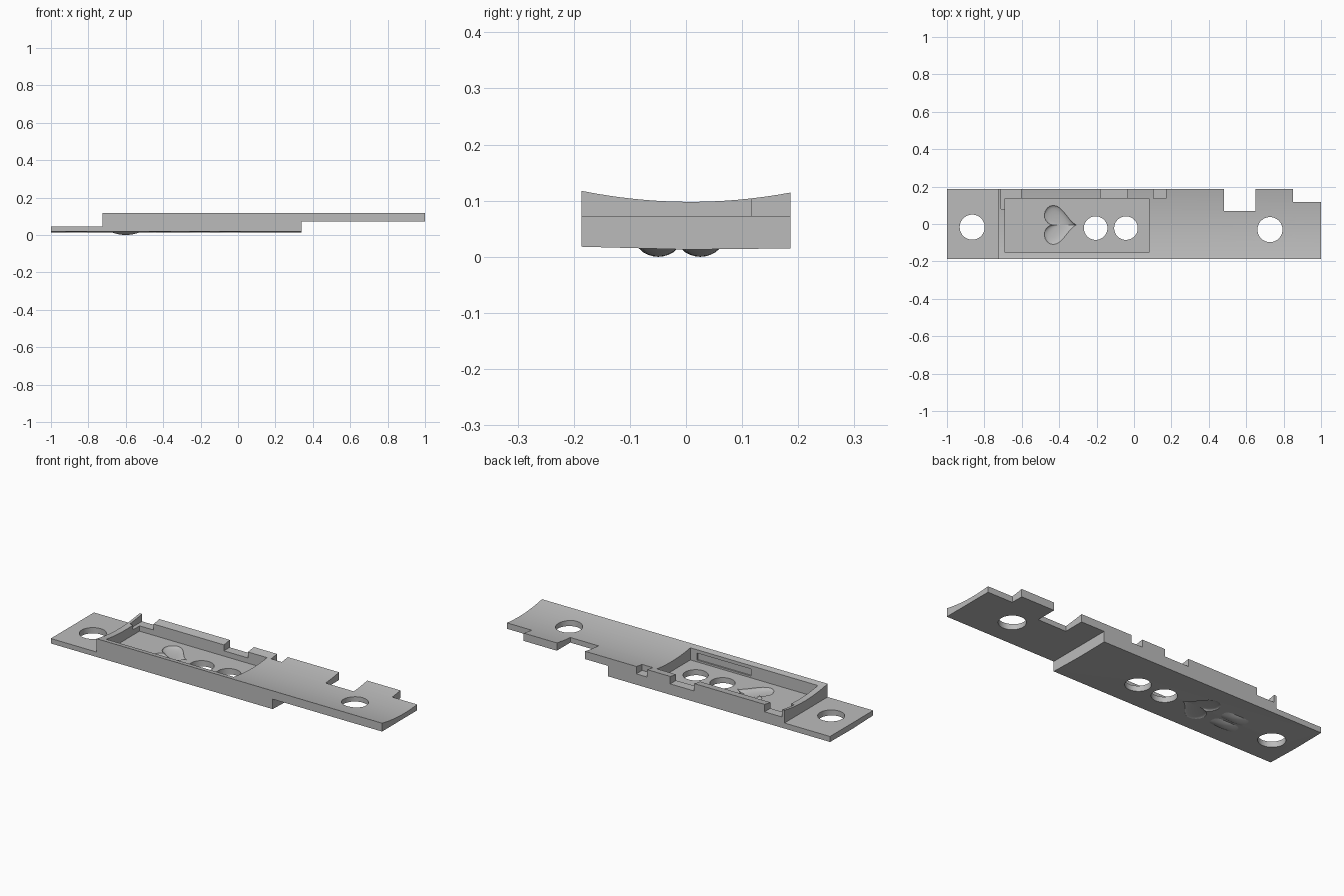
import bpy, bmesh, math

cube = bpy.data.objects.get("Cube")
if cube:
    bpy.data.objects.remove(cube, do_unlink=True)

grey = bpy.data.materials.new("plain grey")
grey.use_nodes = True
COLOUR = (0.5, 0.5, 0.5, 1)
grey.diffuse_color = COLOUR
grey.node_tree.nodes["Principled BSDF"].inputs["Base Color"].default_value = COLOUR

FLOOR, BASE, W = 0.045, 0.014, 0.186


def finish(name, bm, fix=True):
    if fix:
        bmesh.ops.recalc_face_normals(bm, faces=bm.faces)
    mesh = bpy.data.meshes.new(name)
    bm.to_mesh(mesh)
    bm.free()
    mesh.materials.append(grey)
    ob = bpy.data.objects.new(name, mesh)
    bpy.context.collection.objects.link(ob)
    return ob


def box(name, x, y, z):
    bm = bmesh.new()
    bmesh.ops.create_cube(bm, size=1)
    for v in bm.verts:
        for i, (lo, hi) in enumerate((x, y, z)):
            v.co[i] = (lo + hi) / 2 + v.co[i] * (hi - lo)
    return finish(name, bm)


def cylinder(name, x, y, r):
    bm = bmesh.new()
    bmesh.ops.create_cone(bm, cap_ends=True, segments=48, radius1=r, radius2=r, depth=1)
    bmesh.ops.translate(bm, verts=bm.verts, vec=(x, y, 0))
    return finish(name, bm)


def heart_lens(name, z, h):
    """Puffed heart with its tip towards +x."""
    bm = bmesh.new()
    cx, cy, n = -0.395, -0.005, 40
    outline = []
    for i in range(n):
        t = math.tau * i / n
        up = 13 * math.cos(t) - 5 * math.cos(2 * t) - 2 * math.cos(3 * t) - math.cos(4 * t)
        outline.append((-0.305 - (up + 17) / 29 * 0.175 - cx, 0.105 * math.sin(t) ** 3))
    rings = []
    for k in range(1, 12):
        a = math.pi * k / 12
        s = math.sin(a)
        rings.append([bm.verts.new((cx + s * p, cy + s * q, z + h * math.cos(a)))
                      for p, q in outline])
    for a, b in zip(rings, rings[1:]):
        for i in range(n):
            j = (i + 1) % n
            bm.faces.new((a[i], a[j], b[j], b[i]))
    for ring, end in ((rings[0], h), (rings[-1], -h)):
        tip = bm.verts.new((cx, cy, z + end))
        for i in range(n):
            bm.faces.new((ring[i], ring[(i + 1) % n], tip))
    return finish(name, bm)


# Main bar: hollowed top profile swept along its length
steps = 16
ys = [-W + 2 * W * i / steps for i in range(steps + 1)]
profile = [(y, 0.098 + 0.52 * (y - 0.008) ** 2) for y in ys]
profile += [(W, 0.015), (0, 0.013), (-W, 0.018)]
bm = bmesh.new()
face = bm.faces.new([bm.verts.new((-1, y, z)) for y, z in profile])
ext = bmesh.ops.extrude_face_region(bm, geom=[face])
for v in ext["geom"]:
    if isinstance(v, bmesh.types.BMVert):
        v.co.x = 1
bar = finish("mounting_bar", bm)

# Cutters: end steps, pocket, rear notches, holes and heart dents
far = 0.3
cutters = [
    box("tab_step", (-1.1, -0.725), (-far, far), (FLOOR, far)),
    box("underside_step", (0.34, 1.1), (-far, far), (-far, 0.072)),
    box("pocket", (-0.69, 0.08), (-0.152, 0.136), (FLOOR, far)),
    box("wall_slot", (-0.285, 0.04), (-0.16, -0.14), (0.055, 0.093)),
    box("corner_notch", (-0.71, -0.605), (0.08, far), (0.074, far)),
    box("wide_notch", (-0.18, -0.035), (0.13, far), (0.074, far)),
    box("small_notch", (0.105, 0.17), (0.136, far), (0.074, far)),
    box("deep_cutout", (0.48, 0.65), (0.07, far), (-far, far)),
    box("end_cutout", (0.85, 1.1), (0.117, far), (-far, far)),
    cylinder("tab_hole", -0.865, -0.017, 0.067),
    cylinder("floor_hole_a", -0.205, -0.022, 0.063),
    cylinder("floor_hole_b", -0.043, -0.022, 0.063),
    cylinder("deck_hole", 0.727, -0.03, 0.067),
    heart_lens("heart_top", FLOOR + 0.0003, 0.018),
    heart_lens("heart_bottom", BASE - 0.0003, 0.009),
]
for c in cutters:
    mod = bar.modifiers.new(c.name, "BOOLEAN")
    mod.operation = "DIFFERENCE"
    mod.solver = "EXACT"
    mod.object = c

# Bake the cuts and drop the cutters
bpy.context.view_layer.update()
deps = bpy.context.evaluated_depsgraph_get()
baked = bpy.data.meshes.new_from_object(bar.evaluated_get(deps))
bar.modifiers.clear()
bar.data = baked
for c in cutters:
    bpy.data.objects.remove(c, do_unlink=True)

# Shallow twin-ridged swelling on the underside
bm = bmesh.new()
bmesh.ops.create_grid(bm, x_segments=12, y_segments=16, size=1)
for v in bm.verts:
    u, w = v.co.x, v.co.y
    ridge = math.sin(math.pi * abs(w)) ** 0.7 if 0 < abs(w) < 1 else 0
    drop = 0.018 * ridge * (1 - u * u)
    v.co = (-0.6 + 0.085 * u, -0.012 + 0.075 * w, 0.018 - drop)
bmesh.ops.reverse_faces(bm, faces=bm.faces)
swelling = finish("underside_swelling", bm, fix=False)

# Smooth curves, sharp edges
for ob in (bar, swelling):
    bpy.ops.object.select_all(action="DESELECT")
    ob.select_set(True)
    bpy.context.view_layer.objects.active = ob
    bpy.ops.object.shade_smooth_by_angle(angle=math.radians(30))
